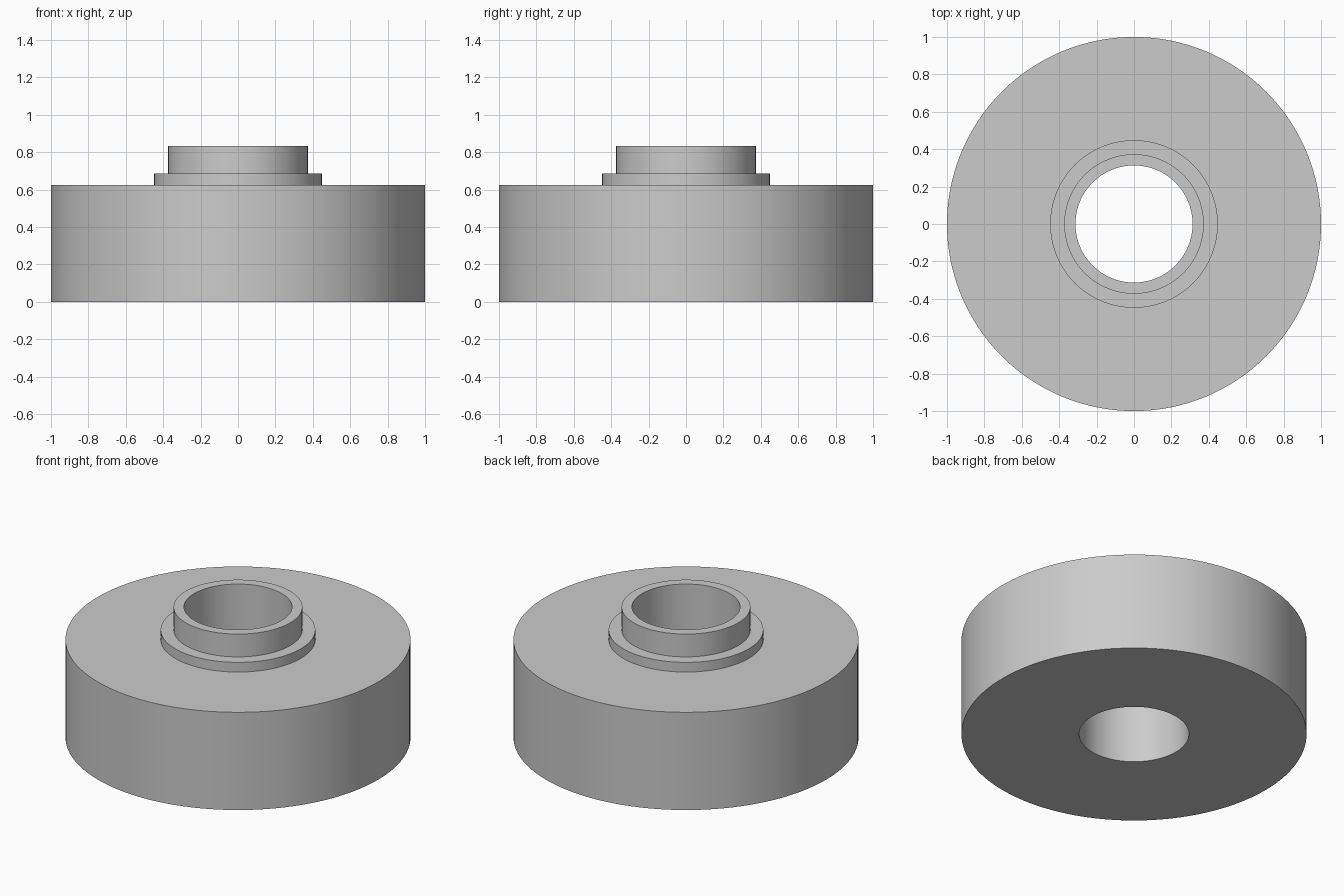
import bpy
import bmesh
import math

SEGMENTS = 128

if "Cube" in bpy.data.objects:
    bpy.data.objects.remove(bpy.data.objects["Cube"], do_unlink=True)

# Single grey finish
grey = bpy.data.materials.new("light grey")
grey.use_nodes = True
grey.diffuse_color = (0.6, 0.6, 0.6, 1)
grey.node_tree.nodes["Principled BSDF"].inputs["Base Color"].default_value = (0.6, 0.6, 0.6, 1)


def lathe(name, profile):
    """Revolve a closed (radius, height) profile around z."""
    bm = bmesh.new()
    verts = [bm.verts.new((r, 0, z)) for r, z in profile]
    edges = [bm.edges.new((a, b)) for a, b in zip(verts, verts[1:] + verts[:1])]
    bmesh.ops.spin(bm, geom=verts + edges, cent=(0, 0, 0), axis=(0, 0, 1),
                   angle=math.tau, steps=SEGMENTS)
    bmesh.ops.remove_doubles(bm, verts=bm.verts, dist=0.0001)
    bmesh.ops.recalc_face_normals(bm, faces=bm.faces)
    mesh = bpy.data.meshes.new(name)
    bm.to_mesh(mesh)
    bm.free()
    mesh.materials.append(grey)
    obj = bpy.data.objects.new(name, mesh)
    bpy.context.collection.objects.link(obj)
    bpy.ops.object.select_all(action="DESELECT")
    obj.select_set(True)
    bpy.context.view_layer.objects.active = obj
    bpy.ops.object.shade_smooth_by_angle(angle=math.radians(30))
    return obj


base_top, flange_top, collar_top = 0.625, 0.687, 0.833
hub_bore = 0.313

# Wide drum with a through hole
lathe("base_drum", [(0.318, 0), (1, 0), (1, base_top), (0.318, base_top)])

# Stepped hub: low flange and raised collar
lathe("stepped_hub", [(hub_bore, base_top), (0.448, base_top), (0.448, flange_top),
                      (0.373, flange_top), (0.373, collar_top), (hub_bore, collar_top)])
